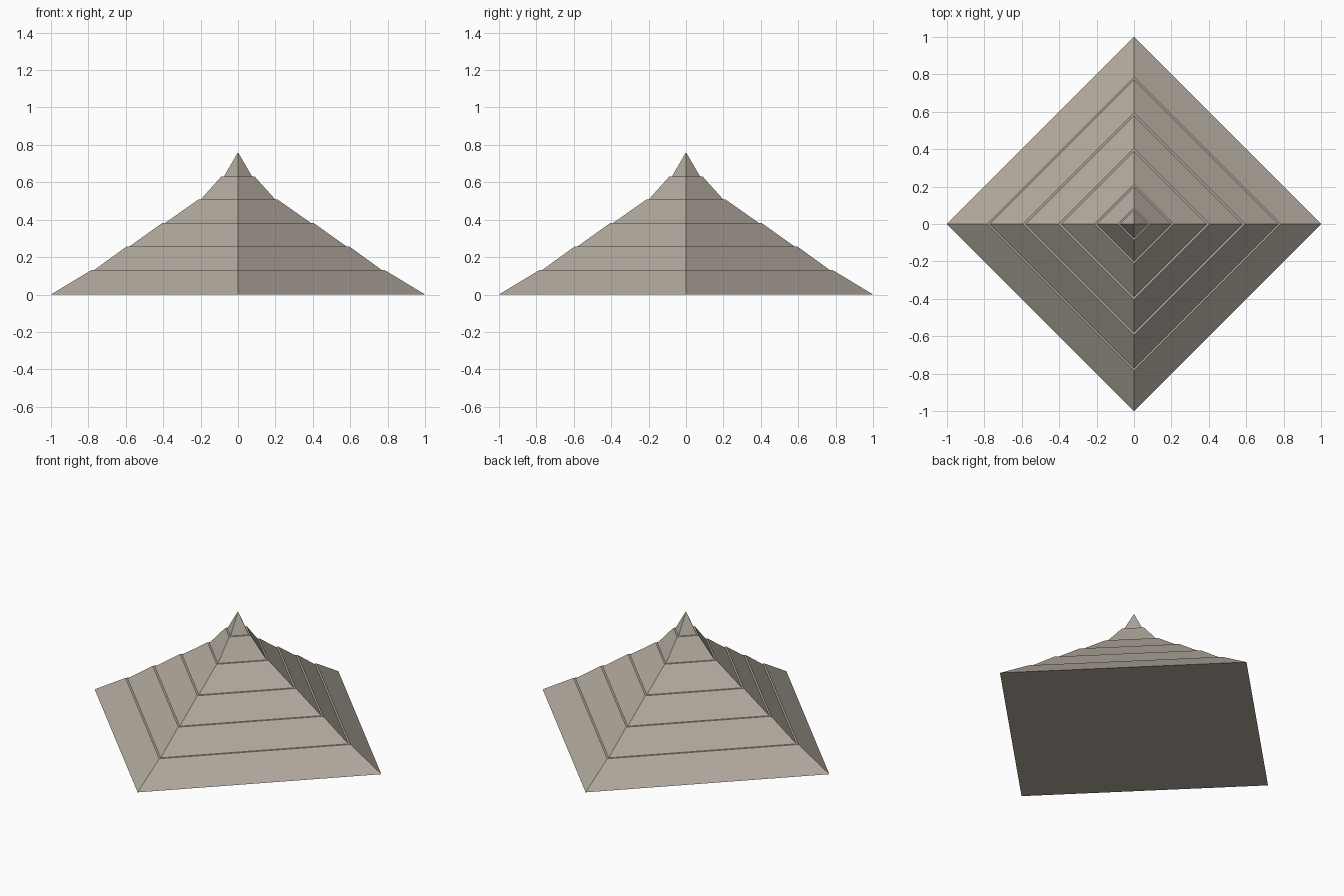
import bpy, bmesh, math

if "Cube" in bpy.data.objects:
    bpy.data.objects.remove(bpy.data.objects["Cube"])


def srgb(*c):
    return [((v / 255 + 0.055) / 1.055) ** 2.4 for v in c] + [1]


stone = bpy.data.materials.new("warm grey stone")
stone.diffuse_color = srgb(178, 169, 157)
stone.use_nodes = True
stone.node_tree.nodes["Principled BSDF"].inputs["Base Color"].default_value = stone.diffuse_color

# Stepped pyramid profile: (radius, height), with a thin ledge on each tier
tiers = [(1.0, 0.785, 0.0, 0.13), (0.77, 0.595, 0.13, 0.257),
         (0.58, 0.405, 0.257, 0.382), (0.39, 0.213, 0.382, 0.507),
         (0.20, 0.088, 0.507, 0.632), (0.075, 0.0, 0.632, 0.76)]
profile = []
for r0, r1, z0, z1 in tiers:
    profile += [(r0, z0), (r1, z1)]

# Square rings with corners on the axes, bridged up to the tip
bm = bmesh.new()
rings = []
for r, z in profile[:-1]:
    rings.append([bm.verts.new((r * math.cos(i * math.pi / 2),
                                r * math.sin(i * math.pi / 2), z)) for i in range(4)])
tip = bm.verts.new((0, 0, profile[-1][1]))
bm.faces.new(rings[0][::-1])
for low, high in zip(rings, rings[1:]):
    for i in range(4):
        j = (i + 1) % 4
        bm.faces.new((low[i], low[j], high[j], high[i]))
for i in range(4):
    bm.faces.new((rings[-1][i], rings[-1][(i + 1) % 4], tip))

mesh = bpy.data.meshes.new("tiered_pyramid")
bm.to_mesh(mesh)
bm.free()
mesh.materials.append(stone)
bpy.context.collection.objects.link(bpy.data.objects.new("tiered_pyramid", mesh))
